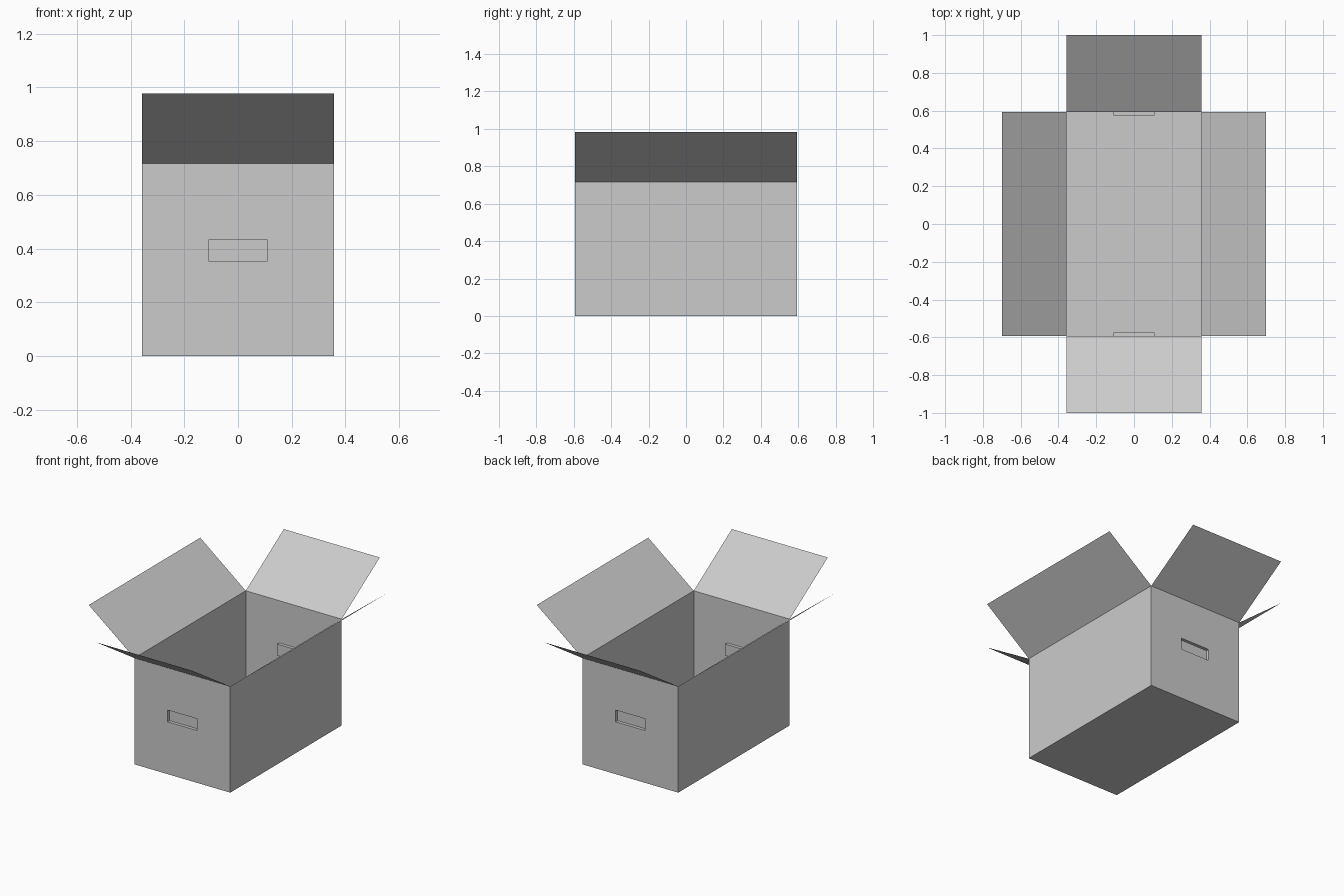
import bpy, bmesh, math
from mathutils import Matrix, Vector

if "Cube" in bpy.data.objects:
    bpy.data.objects.remove(bpy.data.objects["Cube"])

HX, HY, H = 0.358, 0.594, 0.717      # half width, half depth, wall height


def make_object(name, bm):
    mesh = bpy.data.meshes.new(name)
    bm.to_mesh(mesh)
    bm.free()
    obj = bpy.data.objects.new(name, mesh)
    bpy.context.collection.objects.link(obj)
    return obj


# Carton body: open-topped thin sheet with a recessed hand grip in each end
bm = bmesh.new()
bmesh.ops.create_cube(bm, size=1)
bmesh.ops.scale(bm, vec=(2 * HX, 2 * HY, H), verts=bm.verts)
bmesh.ops.translate(bm, vec=(0, 0, H / 2), verts=bm.verts)
bm.normal_update()
top = [f for f in bm.faces if f.normal.z > 0.9]
bmesh.ops.delete(bm, geom=top, context='FACES_ONLY')
for end in [f for f in bm.faces if abs(f.normal.y) > 0.9]:
    bmesh.ops.inset_individual(bm, faces=[end], thickness=0.1)
    for v in end.verts:
        v.co.x = math.copysign(0.110, v.co.x)
        v.co.z = 0.432 if v.co.z > H / 2 else 0.353
    bm.normal_update()
    bmesh.ops.inset_individual(bm, faces=[end], thickness=0.001, depth=-0.02)
make_object("carton_body", bm)


# Open flaps: single sheets hinged on the rim, turned to each side
def flap(name, half_width, hinge, tip, tip_z, degrees):
    bm = bmesh.new()
    turn = Matrix.Rotation(math.radians(degrees), 3, 'Z')
    pts = [(-half_width, -hinge, H), (half_width, -hinge, H),
           (half_width, -tip, tip_z), (-half_width, -tip, tip_z)]
    bm.faces.new([bm.verts.new(turn @ Vector(p)) for p in pts])
    make_object(name, bm)


for name, angle in (("front_flap", 0), ("back_flap", 180)):
    flap(name, HX, HY, 1.0, 0.978, angle)
for name, angle in (("right_flap", 90), ("left_flap", -90)):
    flap(name, HY, HX, 0.698, 0.984, angle)
